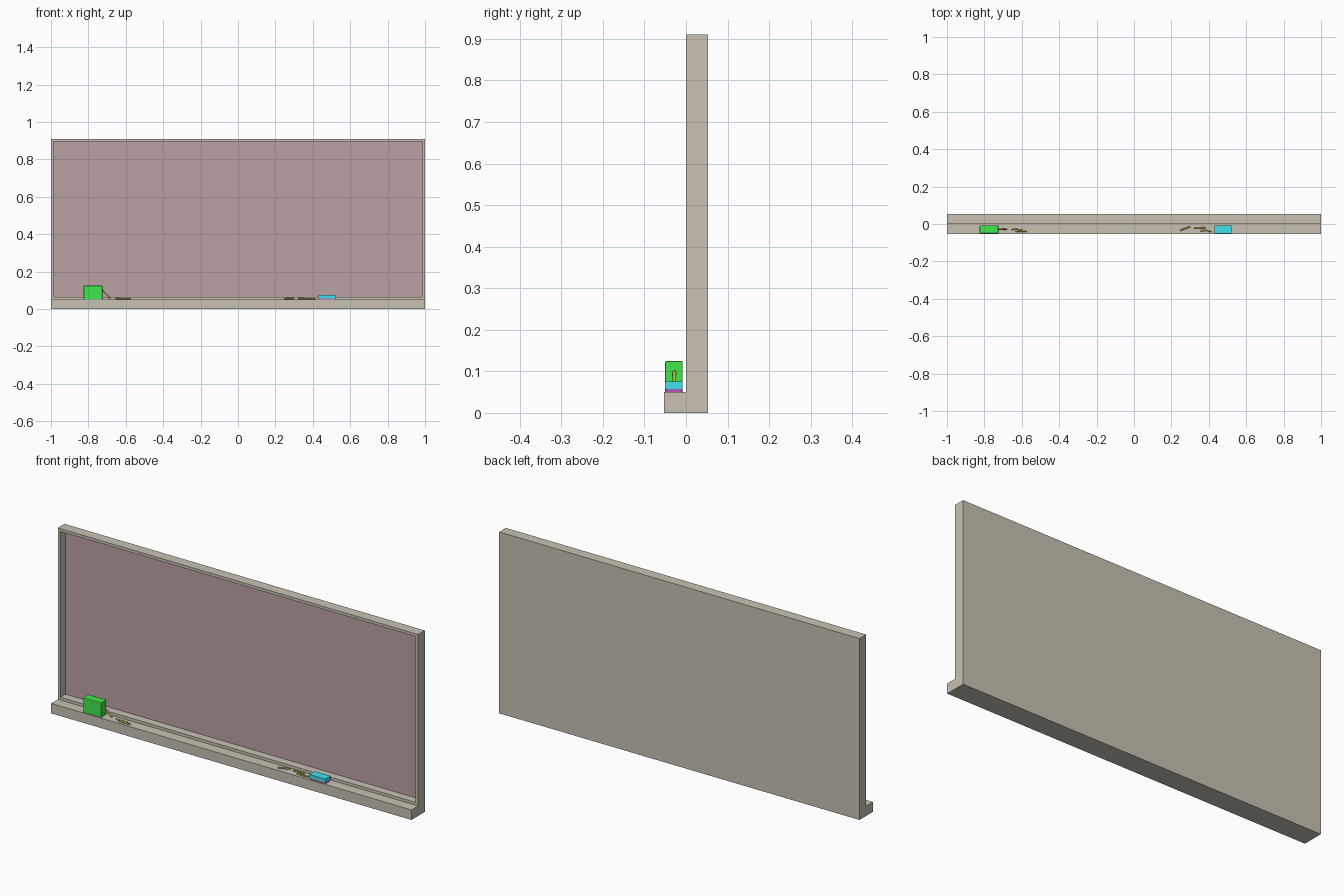
import bpy, bmesh
from mathutils import Vector

if "Cube" in bpy.data.objects:
    bpy.data.objects.remove(bpy.data.objects["Cube"])


def material(name, rgb):
    m = bpy.data.materials.new(name)
    m.diffuse_color = (*rgb, 1)
    m.use_nodes = True
    m.node_tree.nodes["Principled BSDF"].inputs["Base Color"].default_value = m.diffuse_color
    return m


def finish(name, bm, *mats):
    me = bpy.data.meshes.new(name)
    bm.to_mesh(me)
    bm.free()
    for m in mats:
        me.materials.append(m)
    ob = bpy.data.objects.new(name, me)
    bpy.context.collection.objects.link(ob)
    return ob


def box(name, lo, hi, mat, bevel=0.0):
    lo, hi = Vector(lo), Vector(hi)
    bm = bmesh.new()
    bmesh.ops.create_cube(bm, size=1)
    for v in bm.verts:
        v.co = (lo + hi) / 2 + v.co * (hi - lo)
    if bevel:
        bmesh.ops.bevel(bm, geom=bm.edges[:], offset=bevel, segments=2,
                        profile=0.5, affect='EDGES')
    return finish(name, bm, mat)


def chalk(name, a, b, mat, radius=0.004):
    a, b = Vector(a), Vector(b)
    bm = bmesh.new()
    bmesh.ops.create_cone(bm, cap_ends=True, segments=12, radius1=radius,
                          radius2=radius, depth=(b - a).length)
    ob = finish(name, bm, mat)
    ob.location = (a + b) / 2
    ob.rotation_mode = 'QUATERNION'
    ob.rotation_quaternion = (b - a).to_track_quat('Z', 'Y')
    for p in ob.data.polygons:
        p.use_smooth = len(p.vertices) == 4
    return ob


wood = material("frame_wood", (0.58, 0.54, 0.45))
slate = material("board_surface", (0.50, 0.36, 0.37))
green = material("box_green", (0.05, 0.8, 0.07))
yellow = material("chalk_yellow", (0.6, 0.53, 0.1))
cyan = material("eraser_cyan", (0.05, 0.75, 0.82))
purple = material("felt_purple", (0.45, 0.1, 0.5))

# Board with chalk ledge: L profile extruded across, front face inset and recessed
D, H, LEDGE = 0.053, 0.91, 0.05
profile = [(-D, 0), (D, 0), (D, H), (0, H), (0, LEDGE), (-D, LEDGE)]
bm = bmesh.new()
cap = bm.faces.new([bm.verts.new((-1, y, z)) for y, z in profile])
ext = bmesh.ops.extrude_face_region(bm, geom=[cap], use_keep_orig=True)
for g in ext["geom"]:
    if isinstance(g, bmesh.types.BMVert):
        g.co.x = 1
bmesh.ops.recalc_face_normals(bm, faces=bm.faces[:])
front = next(f for f in bm.faces
             if f.normal.y < -0.9 and f.calc_center_median().z > 0.3)
bmesh.ops.inset_region(bm, faces=[front], thickness=0.02)
rim = bmesh.ops.extrude_discrete_faces(bm, faces=[front])
panel = rim["faces"][0]
bmesh.ops.translate(bm, verts=panel.verts[:], vec=(0, 0.04, 0))
panel.material_index = 1
finish("board_frame", bm, wood, slate)

# Chalk box standing on the ledge
box("chalk_box", (-0.825, -0.05, LEDGE), (-0.725, -0.008, 0.125), green, 0.003)

# Eraser: body and felt underside
box("eraser_body", (0.43, -0.05, 0.057), (0.52, -0.008, 0.075), cyan)
box("eraser_felt", (0.432, -0.048, LEDGE), (0.518, -0.01, 0.057), purple)

# Chalk sticks lying on the ledge, one leaning on the box
z = LEDGE + 0.004
sticks = [
    ((-0.722, -0.028, 0.099), (-0.682, -0.028, 0.056)),
    ((-0.655, -0.027, z), (-0.595, -0.031, z)),
    ((-0.633, -0.038, z), (-0.573, -0.038, z)),
    ((0.246, -0.034, z), (0.300, -0.014, z)),
    ((0.322, -0.019, z), (0.381, -0.020, z)),
    ((0.355, -0.036, z), (0.414, -0.038, z)),
]
for i, (a, b) in enumerate(sticks):
    chalk(f"chalk_{i + 1}", a, b, yellow)
